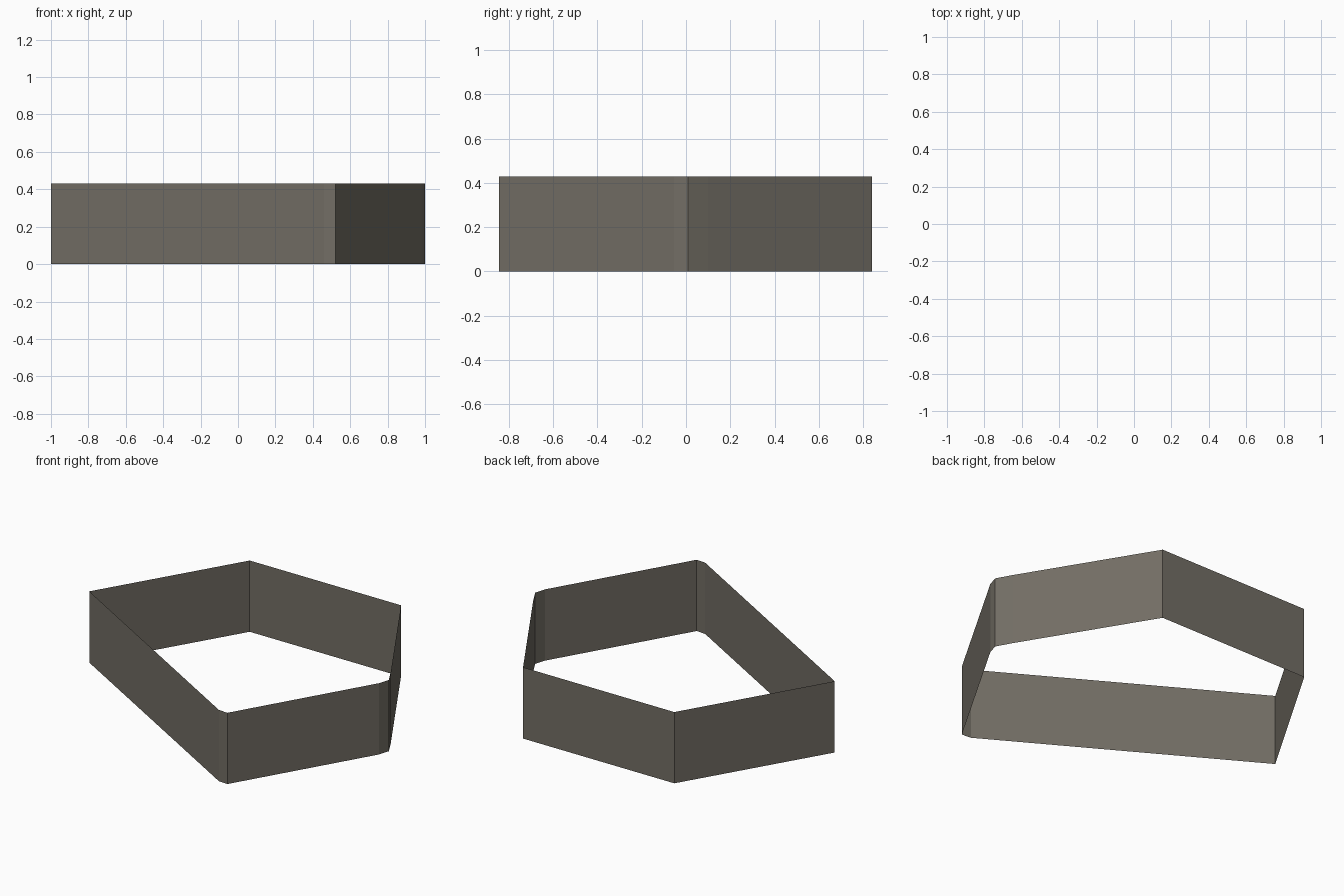
import bpy
import bmesh

if "Cube" in bpy.data.objects:
    bpy.data.objects.remove(bpy.data.objects["Cube"])

HEIGHT = 0.43

# Plan outline of the open band: irregular hexagon with two clipped corners
OUTLINE = [
    (-1.0, 0.01), (0.46, -0.84), (0.52, -0.845),    # long front-left wall, small clip
    (0.98, -0.055), (1.0, 0.01), (0.95, 0.10),      # right corner facets
    (0.50, 0.84), (-0.51, 0.84),                    # back wall
]

# Single warm grey colour
mat = bpy.data.materials.new("warm grey")
mat.diffuse_color = (0.171, 0.156, 0.130, 1.0)
mat.use_nodes = True
mat.node_tree.nodes["Principled BSDF"].inputs["Base Color"].default_value = mat.diffuse_color

# Zero-thickness wall band, open at top and bottom
bm = bmesh.new()
bottom = [bm.verts.new((x, y, 0)) for x, y in OUTLINE]
top = [bm.verts.new((x, y, HEIGHT)) for x, y in OUTLINE]
n = len(OUTLINE)
for i in range(n):
    j = (i + 1) % n
    bm.faces.new((bottom[i], bottom[j], top[j], top[i]))

mesh = bpy.data.meshes.new("wall_band")
bm.to_mesh(mesh)
bm.free()
mesh.materials.append(mat)
band = bpy.data.objects.new("wall_band", mesh)
bpy.context.collection.objects.link(band)
